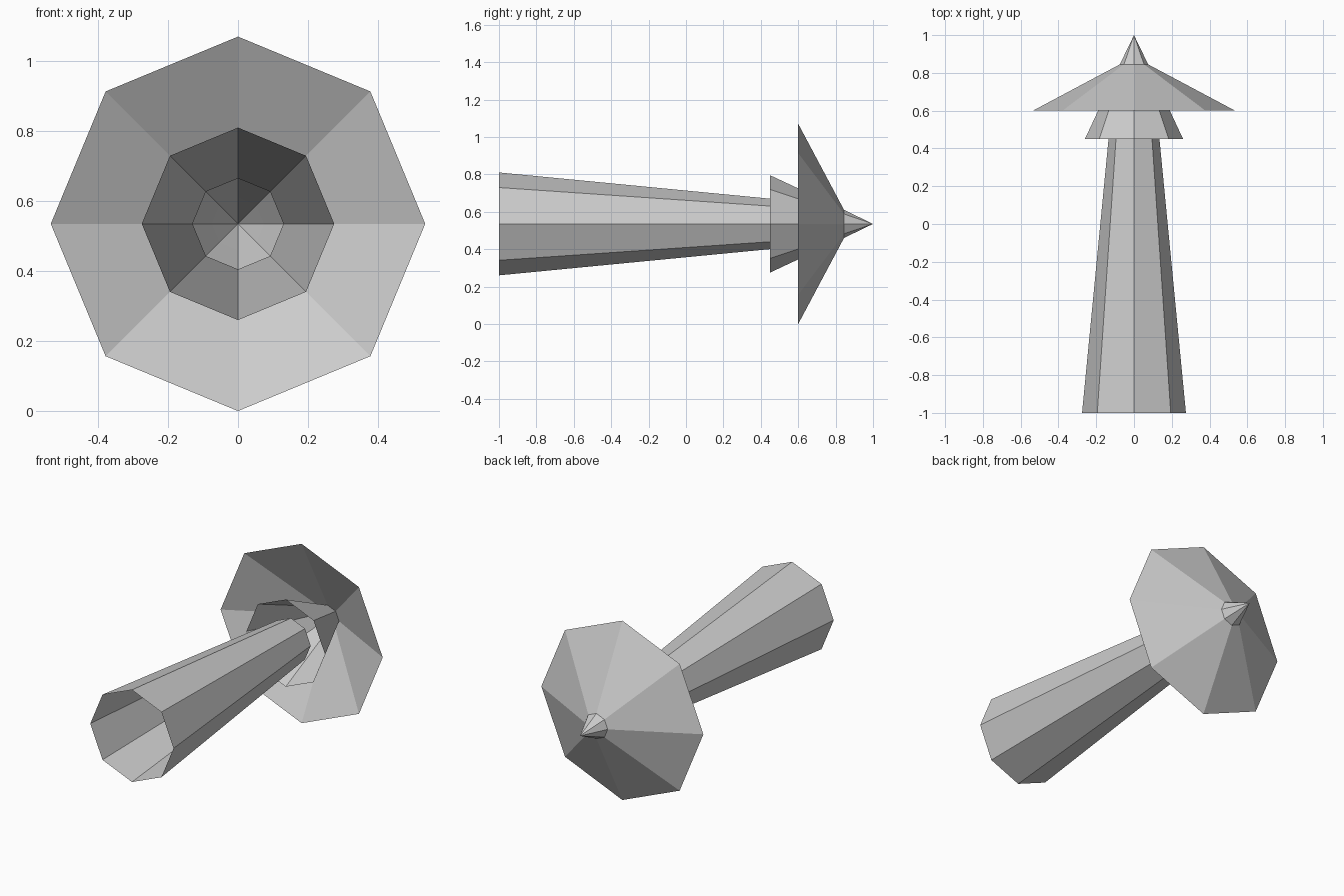
import bpy
import math

cube = bpy.data.objects.get("Cube")
if cube:
    bpy.data.objects.remove(cube, do_unlink=True)

AXIS_HEIGHT = 0.535
SIDES = 8

# One plain grey for every part
grey = bpy.data.materials.new("plain grey")
grey.use_nodes = True
colour = (0.6, 0.6, 0.6, 1.0)
grey.diffuse_color = colour
grey.node_tree.nodes["Principled BSDF"].inputs["Base Color"].default_value = colour


def shell(name, y_front, r_front, y_back, r_back):
    """Open octagonal shell lying along the y axis."""
    bpy.ops.mesh.primitive_cone_add(
        vertices=SIDES, radius1=r_front, radius2=r_back,
        depth=y_back - y_front, end_fill_type='NOTHING',
        location=(0, (y_front + y_back) / 2, AXIS_HEIGHT),
        rotation=(-math.pi / 2, 0, 0))
    part = bpy.context.object
    part.name = name
    part.data.name = name
    part.data.materials.append(grey)
    bpy.ops.object.transform_apply(location=True, rotation=True, scale=True)
    return part


# Hollow tapering stem, open at the front
shell("stem", -1.0, 0.275, 0.5, 0.13)

# Flared collar running back inside the cap
shell("collar", 0.45, 0.26, 0.845, 0.075)

# Wide cap, open towards the stem
shell("cap", 0.6, 0.535, 0.845, 0.075)

# Pointed tip closing the back end
shell("tip", 0.845, 0.075, 1.0, 0.0)
